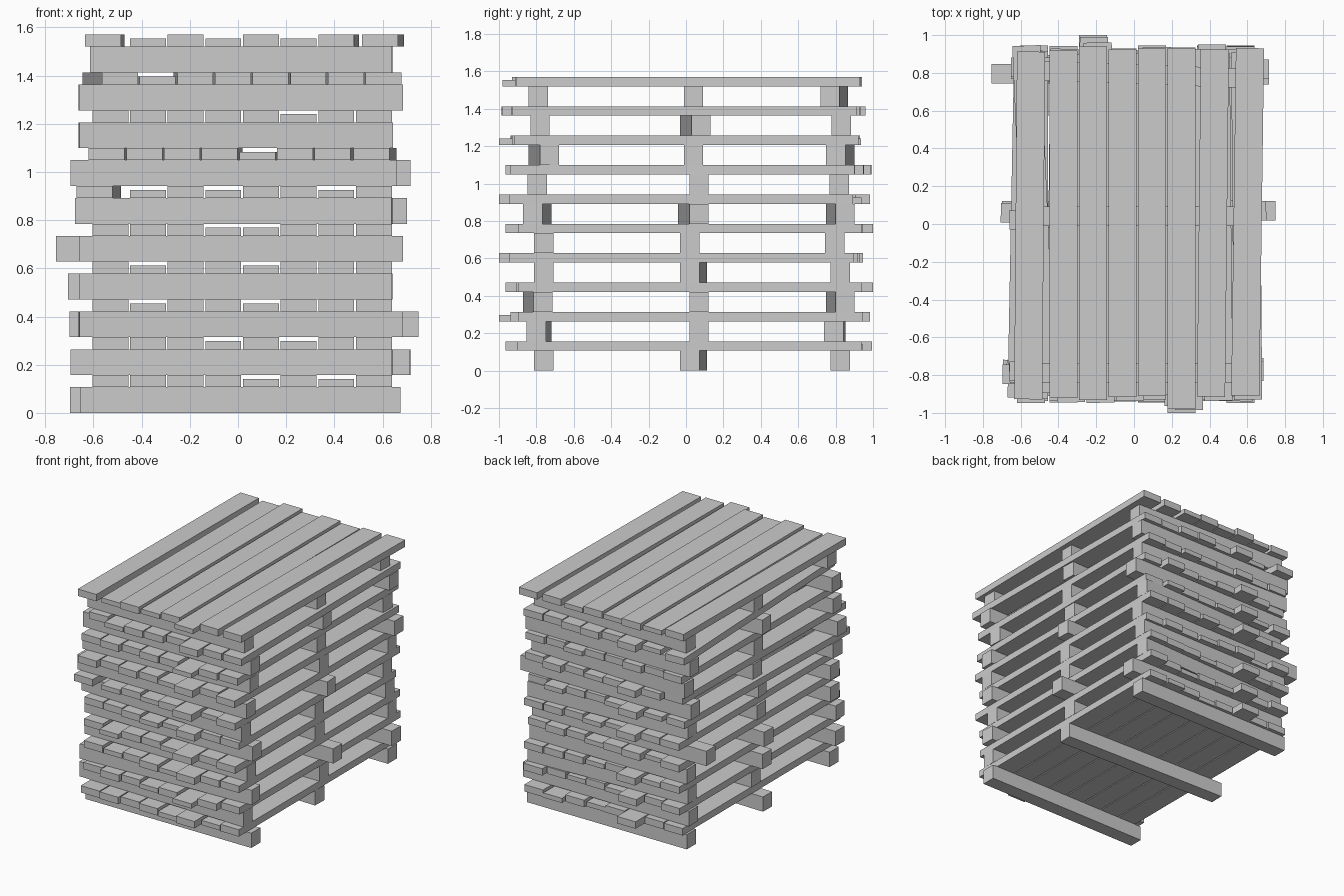
import bpy, bmesh, math, random
from mathutils import Matrix, Vector

if "Cube" in bpy.data.objects:
    bpy.data.objects.remove(bpy.data.objects["Cube"])

random.seed(4)
PITCH, BEAM_H, PLANK_H, LOW_H = 0.157, 0.107, 0.05, 0.034


def add_bar(bm, a, b, width, z0, height):
    """Square-edged timber between two xy points."""
    a, b = Vector((*a, 0)), Vector((*b, 0))
    d, mid = b - a, (a + b) / 2
    mid.z = z0 + height / 2
    m = (Matrix.Translation(mid) @ Matrix.Rotation(math.atan2(d.y, d.x), 4, 'Z')
         @ Matrix.Diagonal((d.length, width, height, 1)))
    bmesh.ops.create_cube(bm, size=1, matrix=m)


def finish(bm, name):
    me = bpy.data.meshes.new(name)
    bm.to_mesh(me)
    bm.free()
    ob = bpy.data.objects.new(name, me)
    bpy.context.collection.objects.link(ob)


# Per layer: front, middle, back beam as (y at left, y at right, x left, x right)
BEAMS = [
    [(-.76, -.76, -.655, .675), (.06, .02, -.695, .64), (.825, .825, -.62, .66)],
    [(-.77, -.80, -.695, .64), (.07, .07, -.61, .64), (.80, .79, -.62, .715)],
    [(-.82, -.765, -.66, .68), (.07, .07, -.70, .75), (.80, .85, -.61, .64)],
    [(-.76, -.76, -.66, .64), (.06, .02, -.705, .64), (.825, .825, -.62, .64)],
    [(-.76, -.76, -.66, .685), (.02, .02, -.62, .64), (.795, .795, -.755, .64)],
    [(-.77, -.82, -.675, .64), (.01, .07, -.62, .70), (.80, .85, -.61, .64)],
    [(-.795, -.795, -.695, .66), (.07, .07, -.62, .64), (.82, .82, -.65, .715)],
    [(-.79, -.73, -.66, .64), (.04, .04, -.61, .64), (.85, .80, -.62, .64)],
    [(-.78, -.78, -.66, .685), (.02, .08, -.66, .66), (.83, .83, -.65, .67)],
    [(-.79, -.79, -.615, .64), (.04, .04, -.61, .64), (.815, .77, -.61, .64)],
]
# Thin planks, frontmost and rearmost plank end of each layer
LOW = [(4, 6), (3, 5), (1, 4), (1, 4), (3, 4), (1, 3, 6), (4,), (5,), (1,), (1, 3, 5)]
FRONT = [-.965, -1, -.965, -1, -.965, -1, -.965, -1, -.985, -.98]
BACK = [.995, .985, 1, .945, 1, .985, .99, .93, .96, .94]
# Sideways offsets (front, back) for skewed layers and single skewed planks
SKEW = {6: (-.015, .005), 8: (.04, .025)}
ODD = {(5, 0): (-.065, -.03), (8, 0): (.04, -.04), (9, 0): (-.03, -.015),
       (9, 6): (0, .02), (9, 7): (.025, .05), (6, 7): (-.01, .02)}

for i, beams in enumerate(BEAMS):
    z = i * PITCH
    # Bearer beams running side to side
    for part, (yl, yr, xl, xr) in zip(("front", "middle", "back"), beams):
        bm = bmesh.new()
        add_bar(bm, (xl, yl), (xr, yr), 0.103, z, BEAM_H)
        finish(bm, f"{part}_beam_{i + 1}")
    # Deck planks running front to back
    bm = bmesh.new()
    for k in range(8):
        x = -.53 + k * .1563
        of, ob = ODD.get((i, k), SKEW.get(i, (0, 0)))
        s = random.uniform(-.03, .03) * (.4 if i == 9 else 1)
        y0, y1 = s - .92, s + .92
        if k == 5:
            y0 = FRONT[i]
        if k == 2:
            y1 = BACK[i]
        add_bar(bm, (x + of, y0), (x + ob, y1), .149, z + BEAM_H,
                LOW_H if k in LOW[i] else PLANK_H)
    finish(bm, f"deck_planks_{i + 1}")
